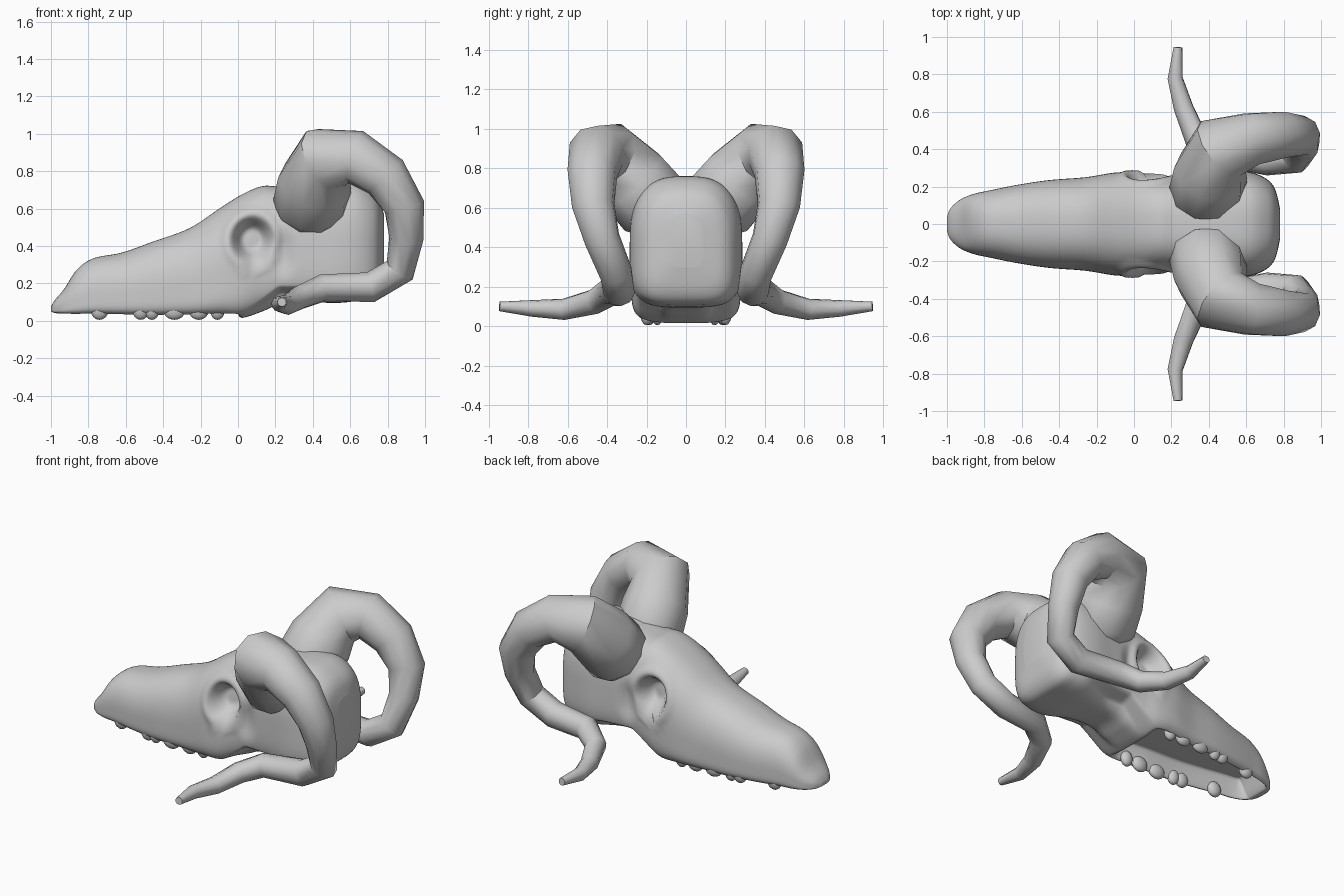
import bpy, bmesh, math
from mathutils import Vector

if "Cube" in bpy.data.objects:
    bpy.data.objects.remove(bpy.data.objects["Cube"])


def finish(name, bm, angle):
    bmesh.ops.recalc_face_normals(bm, faces=bm.faces)
    me = bpy.data.meshes.new(name)
    bm.to_mesh(me)
    bm.free()
    ob = bpy.data.objects.new(name, me)
    bpy.context.collection.objects.link(ob)
    bpy.ops.object.select_all(action='DESELECT')
    ob.select_set(True)
    bpy.context.view_layer.objects.active = ob
    bpy.ops.object.shade_smooth_by_angle(angle=math.radians(angle))
    return ob


def loft(bm, rings):
    loops = [[bm.verts.new(p) for p in r] for r in rings]
    n = len(loops[0])
    for a, b in zip(loops, loops[1:]):
        for i in range(n):
            j = (i + 1) % n
            bm.faces.new((a[i], a[j], b[j], b[i]))
    bm.faces.new(loops[0])
    bm.faces.new(loops[-1])


def step(t):
    t = max(0.0, min(1.0, t))
    return t * t * (3 - 2 * t)


def spline(rows, sub):
    out = []
    for i in range(len(rows) - 1):
        p = [rows[max(0, min(len(rows) - 1, i + k))] for k in (-1, 0, 1, 2)]
        for s in range(sub):
            t = s / sub
            out.append([0.5 * (2 * b + (c - a) * t + (2 * a - 5 * b + 4 * c - d) * t * t
                               + (3 * b - a - 3 * c + d) * t ** 3) for a, b, c, d in zip(*p)])
    return out + [rows[-1]]


# Skull cross-sections: x, half width, bottom z, top z
SECTIONS = [
    (-1.0, 0.04, 0.05, 0.075), (-0.98, 0.085, 0.042, 0.11), (-0.93, 0.13, 0.035, 0.17),
    (-0.86, 0.16, 0.03, 0.275), (-0.77, 0.18, 0.03, 0.335), (-0.62, 0.21, 0.025, 0.365),
    (-0.45, 0.235, 0.02, 0.425), (-0.26, 0.25, 0.02, 0.495), (-0.1, 0.275, 0.02, 0.60),
    (0.02, 0.275, 0.015, 0.675), (0.13, 0.258, 0.05, 0.72), (0.23, 0.255, 0.09, 0.72),
    (0.38, 0.27, 0.10, 0.75), (0.52, 0.285, 0.095, 0.76), (0.63, 0.275, 0.105, 0.75),
    (0.71, 0.24, 0.12, 0.705), (0.755, 0.185, 0.18, 0.65), (0.78, 0.085, 0.30, 0.57)]


def sculpt(x, y, z, hw):
    s = 1 if y > 0 else -1
    # eye socket with a raised rim
    d = math.hypot((x - 0.075) / 0.11, (z - 0.435) / 0.12)
    if abs(y) > 0.12:
        y += s * 0.012 * step(1 - abs(d - 1.25) / 0.35)
        y -= s * 0.11 * step((1.1 - d) / 0.7)
        # hollow behind the socket
        d = math.hypot((x - 0.24) / 0.09, (z - 0.36) / 0.16)
        y -= s * 0.025 * step(1 - d)
    # undercut behind the cheek bone
    if x > 0:
        t = step((0.02 + 0.75 * min(x, 0.22) - z) / 0.04) * step((0.6 - x) / 0.3)
        y *= 1 - 0.35 * t
    # hollow palate
    if z < 0.1:
        t = step((x + 0.96) / 0.08) * step((0.02 - x) / 0.08)
        z += 0.13 * t * step((0.82 - abs(y) / hw) / 0.2)
    return (x, y, z)


def skull():
    bm = bmesh.new()
    rings, n = [], 128
    for x, hw, zb, zt in spline(SECTIONS, 9):
        k = step((x + 0.3) / 0.6)
        zc = zb + (0.33 + 0.12 * k) * (zt - zb)
        ring = []
        for i in range(n):
            a = 2 * math.pi * (i + 0.5) / n
            c, s = math.cos(a), math.sin(a)
            e = 2 / ((2.4 + 0.4 * k) if s > 0 else 5 - 0.8 * k)
            y = math.copysign(abs(c) ** e, c) * hw
            z = zc + math.copysign(abs(s) ** e, s) * ((zt - zc) if s > 0 else (zc - zb))
            ring.append(sculpt(x, y, z, hw))
        rings.append(ring)
    loft(bm, rings)
    finish("skull", bm, 75)


# Horn path: x, y, z, radius
HORN = [
    (0.385, 0.13, 0.58, 0.17), (0.39, 0.17, 0.62, 0.205), (0.41, 0.27, 0.735, 0.2),
    (0.465, 0.405, 0.865, 0.18), (0.63, 0.455, 0.875, 0.145), (0.79, 0.475, 0.77, 0.128),
    (0.89, 0.47, 0.61, 0.11), (0.90, 0.425, 0.44, 0.092), (0.865, 0.355, 0.27, 0.085),
    (0.71, 0.34, 0.18, 0.082), (0.45, 0.38, 0.175, 0.074), (0.33, 0.46, 0.125, 0.065),
    (0.265, 0.62, 0.085, 0.054), (0.22, 0.78, 0.09, 0.042), (0.235, 0.945, 0.10, 0.024)]


def horn(name, side, sides=10):
    bm = bmesh.new()
    pts = [Vector((x, y * side, z)) for x, y, z, r in HORN]
    rings, u = [], Vector((1, 0, 0))
    for i, p in enumerate(pts):
        a = (p - pts[i - 1]).normalized() if i else Vector()
        b = (pts[i + 1] - p).normalized() if i < len(pts) - 1 else Vector()
        t = (a + b).normalized()
        u = (u - t * u.dot(t)).normalized()
        v = t.cross(u)
        r = HORN[i][3]
        rings.append([p + r * (math.cos(w) * u + side * math.sin(w) * v)
                      for w in (2 * math.pi * k / sides for k in range(sides))])
    loft(bm, rings)
    finish(name, bm, 42)


# Teeth: rounded knobs along the jaw edge (x, y, half length)
def teeth():
    bm = bmesh.new()
    for x, y, l in [(-0.74, 0.145, 0.048), (-0.52, 0.185, 0.045), (-0.46, 0.19, 0.04),
                    (-0.34, 0.2, 0.06), (-0.21, 0.2, 0.055), (-0.11, 0.2, 0.04)]:
        for s in (-1, 1):
            new = bmesh.ops.create_uvsphere(bm, u_segments=14, v_segments=8, radius=1)['verts']
            for v in new:
                v.co = (x + v.co.x * l, s * y + v.co.y * 0.03, 0.055 + v.co.z * 0.05)
    finish("teeth", bm, 40)


skull()
teeth()
horn("left_horn", -1)
horn("right_horn", 1)
